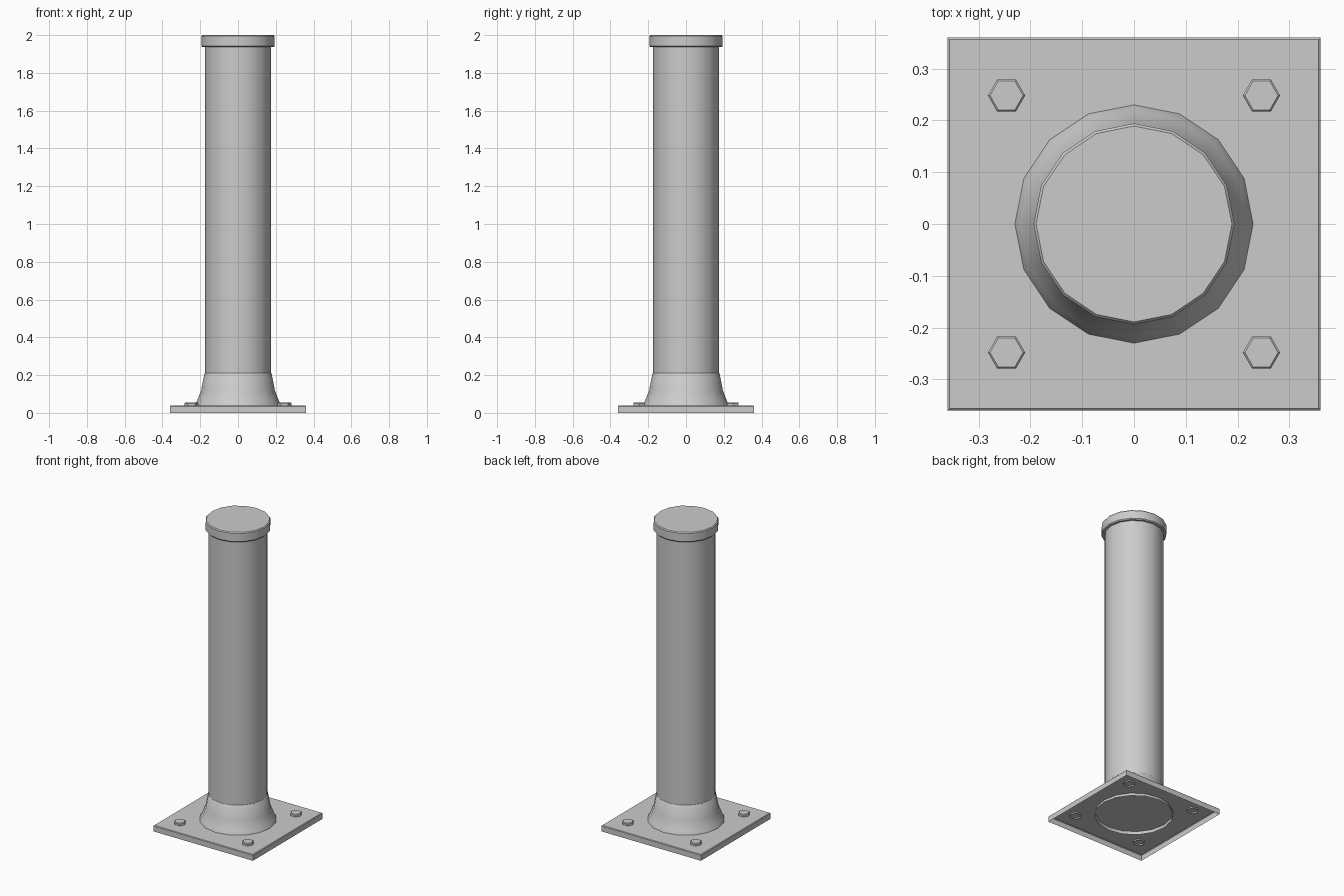
import bpy, bmesh, math

if "Cube" in bpy.data.objects:
    bpy.data.objects.remove(bpy.data.objects["Cube"])


def finish(name, bm, angle=35):
    me = bpy.data.meshes.new(name)
    bmesh.ops.recalc_face_normals(bm, faces=bm.faces)
    bm.to_mesh(me)
    bm.free()
    ob = bpy.data.objects.new(name, me)
    bpy.context.collection.objects.link(ob)
    bpy.ops.object.select_all(action='DESELECT')
    bpy.context.view_layer.objects.active = ob
    ob.select_set(True)
    bpy.ops.object.shade_smooth_by_angle(angle=math.radians(angle))
    return ob


def stack(name, rings, sides, centre=(0, 0), turn=0.0, cap_top=True):
    """Skin a stack of (radius, z) polygons, open underneath."""
    bm = bmesh.new()
    loops = []
    for r, z in rings:
        loops.append([bm.verts.new((
            centre[0] + r * math.cos(turn + 2 * math.pi * i / sides),
            centre[1] + r * math.sin(turn + 2 * math.pi * i / sides), z))
            for i in range(sides)])
    for a, b in zip(loops, loops[1:]):
        for i in range(sides):
            j = (i + 1) % sides
            bm.faces.new((a[i], a[j], b[j], b[i]))
    top = bm.faces.new(loops[-1]) if cap_top else None
    bm.normal_update()
    # open shells: make sure the walls and top face outward
    ob = finish(name, bm)
    if top is not None and ob.data.polygons[-1].normal.z < 0:
        ob.data.flip_normals()
    return ob


# square base plate, open below, with a small top chamfer
s = math.sqrt(2)
stack("base_plate", [(0.36 * s, 0), (0.36 * s, 0.035), (0.356 * s, 0.039)],
      4, turn=math.pi / 4)

# round post with flared foot, sunk slightly into the plate, and rimmed cap
stack("post", [(0.234, 0.02), (0.23, 0.039), (0.219, 0.058), (0.195, 0.12),
               (0.178, 0.208), (0.176, 0.21), (0.176, 1.936),
               (0.189, 1.936), (0.194, 1.942), (0.194, 1.994),
               (0.189, 2.0)], 16)

# hexagonal bolt heads in the four corners
for n, (sx, sy) in enumerate([(-1, -1), (1, -1), (1, 1), (-1, 1)], 1):
    stack(f"bolt_{n}", [(0.036, 0.03), (0.036, 0.051), (0.032, 0.055)],
          6, centre=(0.246 * sx, 0.248 * sy))
